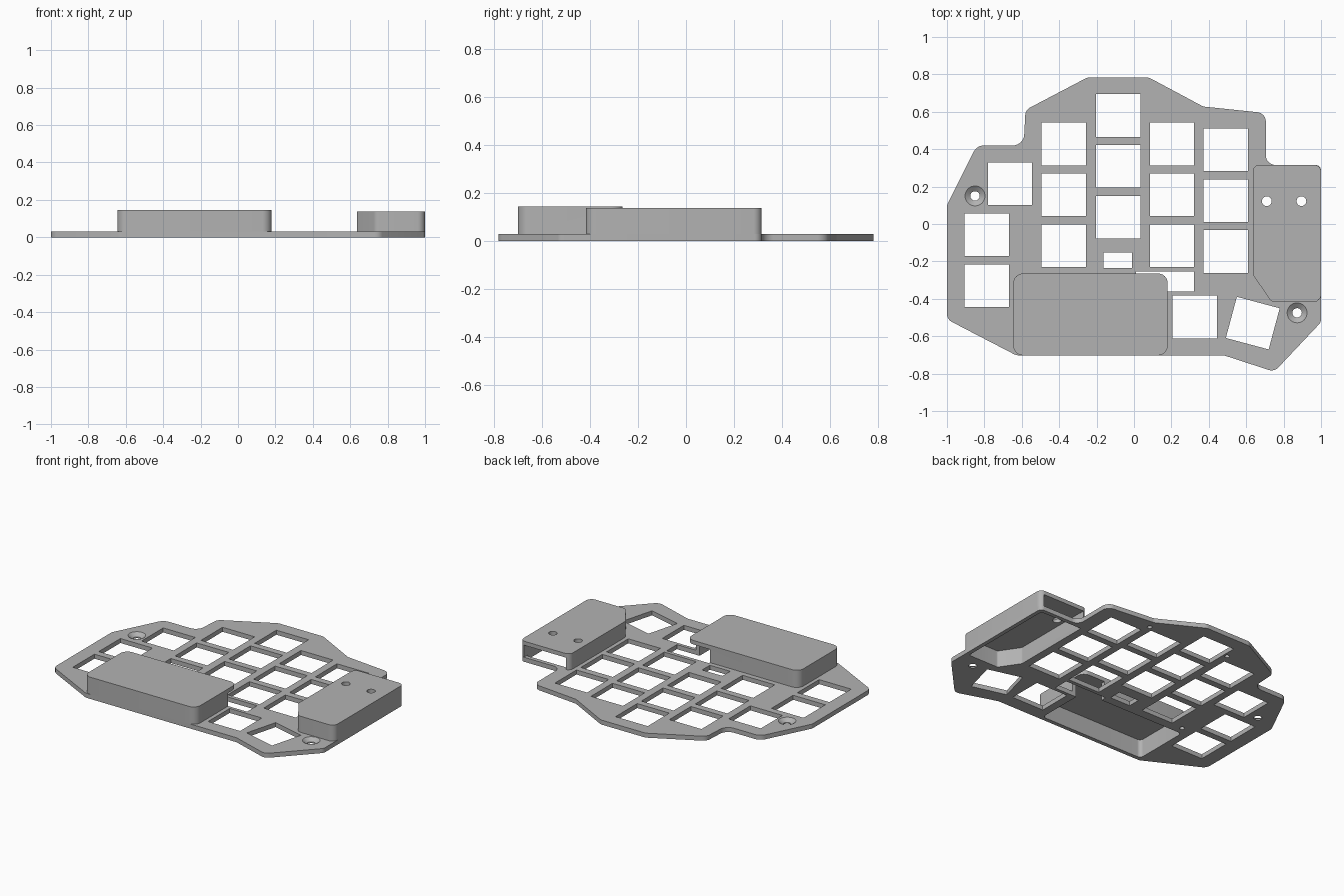
import bpy, bmesh, math
from mathutils import Vector

if "Cube" in bpy.data.objects:
    bpy.data.objects.remove(bpy.data.objects["Cube"])

PLATE_TOP = 0.03

grey = bpy.data.materials.new("plain grey")
grey.diffuse_color = (0.45, 0.45, 0.45, 1)
grey.use_nodes = True
grey.node_tree.nodes["Principled BSDF"].inputs["Base Color"].default_value = grey.diffuse_color


def rounded(points, steps=6):
    """Fillet a list of (x, y, radius) corners."""
    out, n = [], len(points)
    for i, (x, y, r) in enumerate(points):
        p = Vector((x, y))
        a = (Vector(points[i - 1][:2]) - p).normalized()
        b = (Vector(points[(i + 1) % n][:2]) - p).normalized()
        if r == 0:
            out.append(p)
            continue
        half = a.angle(b) / 2
        centre = p + (a + b).normalized() * (r / math.sin(half))
        s = p + a * (r / math.tan(half)) - centre
        e = p + b * (r / math.tan(half)) - centre
        for k in range(steps + 1):
            d = s.lerp(e, k / steps)
            out.append(centre + d.normalized() * r)
    return out


def finish(name, bm):
    bmesh.ops.recalc_face_normals(bm, faces=bm.faces)
    mesh = bpy.data.meshes.new(name)
    bm.to_mesh(mesh)
    bm.free()
    mesh.materials.append(grey)
    ob = bpy.data.objects.new(name, mesh)
    bpy.context.collection.objects.link(ob)
    return ob


def prism(name, outline, z0, z1):
    bm = bmesh.new()
    face = bm.faces.new([bm.verts.new((p[0], p[1], z0)) for p in outline])
    ext = bmesh.ops.extrude_face_region(bm, geom=[face])
    top = [v for v in ext["geom"] if isinstance(v, bmesh.types.BMVert)]
    bmesh.ops.translate(bm, verts=top, vec=(0, 0, z1 - z0))
    return finish(name, bm)


def box_cut(x, y, w, h, angle=0, z0=-0.1, z1=0.06):
    c, s = math.cos(angle), math.sin(angle)
    corners = [(-w / 2, -h / 2), (w / 2, -h / 2), (w / 2, h / 2), (-w / 2, h / 2)]
    return prism("cutter", [(x + c * u - s * v, y + s * u + c * v) for u, v in corners], z0, z1)


def round_cut(x, y, r0, r1, z0, z1):
    bm = bmesh.new()
    bmesh.ops.create_cone(bm, cap_ends=True, segments=32, radius1=r0, radius2=r1, depth=z1 - z0)
    bmesh.ops.translate(bm, verts=bm.verts, vec=(x, y, (z0 + z1) / 2))
    return finish("cutter", bm)


def carve(ob, cutters):
    for cutter in cutters:
        mod = ob.modifiers.new("cut", 'BOOLEAN')
        mod.operation, mod.solver, mod.object = 'DIFFERENCE', 'EXACT', cutter
    bpy.context.view_layer.update()
    mesh = bpy.data.meshes.new_from_object(ob.evaluated_get(bpy.context.evaluated_depsgraph_get()))
    ob.modifiers.clear()
    ob.data = mesh


# Base plate and the two raised housings
plate = prism("switch_plate", rounded([
    (-1, 0.1, 0.03), (-0.84, 0.42, 0.06), (-0.59, 0.42, 0.06), (-0.58, 0.61, 0.05),
    (-0.25, 0.783, 0.05), (0.08, 0.783, 0.05), (0.37, 0.628, 0.05), (0.705, 0.593, 0.05),
    (0.705, 0.316, 0.05), (1, 0.316, 0.03), (1, -0.525, 0.04), (0.75, -0.79, 0.05),
    (0.48, -0.702, 0.05), (-0.63, -0.702, 0.05), (-1, -0.51, 0.05)]), 0, PLATE_TOP)
front_housing = prism("front_housing", rounded([
    (-0.645, -0.702, 0.05), (0.18, -0.702, 0.05), (0.18, -0.265, 0.05),
    (-0.645, -0.265, 0.05)]), PLATE_TOP, 0.145)
side_housing = prism("side_housing", rounded([
    (0.635, 0.316, 0.035), (1, 0.316, 0.035), (1, -0.417, 0.04),
    (0.735, -0.417, 0.04), (0.635, -0.27, 0.04)]), PLATE_TOP, 0.137)

# Cavities open from below
front_cavity = prism("cutter", rounded([
    (-0.618, -0.675, 0.025), (0.153, -0.675, 0.025), (0.153, -0.292, 0.025),
    (-0.618, -0.292, 0.025)]), -0.1, 0.12)
side_cavity = prism("cutter", rounded([
    (0.662, 0.289, 0.01), (0.973, 0.289, 0.01), (0.973, -0.39, 0.015),
    (0.748, -0.39, 0.015), (0.662, -0.262, 0.015)]), -0.1, 0.112)

# Cable slot beside the front housing, port and lid holes of the side housing
slot = box_cut(0.165, -0.308, 0.31, 0.106, z1=0.118)
port = box_cut(0.8175, 0.3, 0.311, 0.1, z0=0, z1=0.11)
port.location.z = 0.0001
lid_holes = [round_cut(x, 0.122, 0.026, 0.026, 0.08, 0.2) for x in (0.71, 0.895)]

# Key openings by column, then the outer, thumb and small openings
keys = []
for x, top in ((-0.375, 0.428), (-0.085, 0.58), (0.203, 0.428), (0.49, 0.397)):
    keys += [box_cut(x, top - 0.272 * row, 0.237, 0.228) for row in range(3)]
keys += [box_cut(x, y, 0.237, 0.228) for x, y in
         ((-0.663, 0.215), (-0.788, -0.057), (-0.788, -0.33), (0.325, -0.497))]
keys.append(box_cut(0.635, -0.53, 0.237, 0.228, math.radians(-15)))
keys.append(box_cut(-0.087, -0.193, 0.15, 0.082))

# Countersunk screw holes and blind holes underneath
screws = []
for x, y in ((-0.85, 0.15), (0.872, -0.475)):
    screws.append(round_cut(x, y, 0.025, 0.025, -0.1, 0.1))
    screws.append(round_cut(x, y, 0.02, 0.06, 0.005, 0.035))
for x, y in ((-0.23, 0.6), (0.355, 0.57), (-0.58, -0.24)):
    screws.append(round_cut(x, y, 0.015, 0.015, -0.1, 0.018))

carve(plate, [front_cavity, side_cavity, slot] + keys + screws)
carve(front_housing, [front_cavity, slot])
carve(side_housing, [side_cavity, port] + lid_holes)

for ob in list(bpy.data.objects):
    if ob.name.startswith("cutter"):
        bpy.data.objects.remove(ob)

for ob in (plate, front_housing, side_housing):
    bpy.ops.object.select_all(action='DESELECT')
    ob.select_set(True)
    bpy.context.view_layer.objects.active = ob
    bpy.ops.object.shade_smooth_by_angle(angle=math.radians(30))
